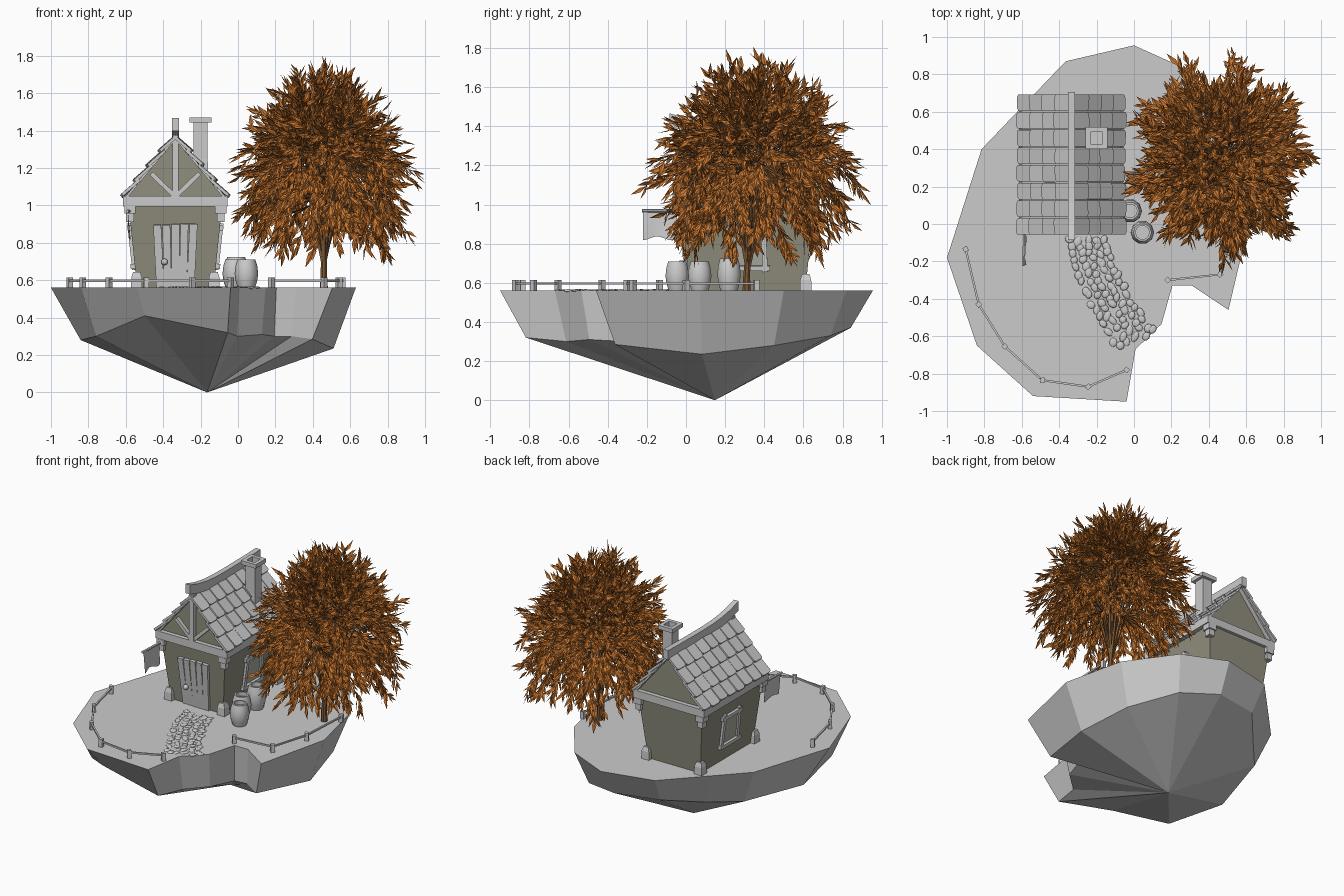
import bpy, bmesh, math, random
from mathutils import Vector, Matrix, Euler

if "Cube" in bpy.data.objects:
    bpy.data.objects.remove(bpy.data.objects["Cube"])
random.seed(7)
U = random.uniform

def mat(name, rgb):
    m = bpy.data.materials.new(name)
    m.diffuse_color = (*rgb, 1)
    m.use_nodes = True
    m.node_tree.nodes["Principled BSDF"].inputs["Base Color"].default_value = m.diffuse_color
    return m
GREY = mat("stone_grey", (0.60, 0.60, 0.60))
WALL = mat("olive_plaster", (0.285, 0.275, 0.21))
LEAF = mat("autumn_orange", (0.61, 0.19, 0.03))
BARK = mat("bark_brown", (0.21, 0.10, 0.035))
PANE = mat("window_pane", (0.42, 0.42, 0.36))

def finish(name, bm, m, normals=True, smooth=0):
    if normals:
        bmesh.ops.recalc_face_normals(bm, faces=bm.faces)
    me = bpy.data.meshes.new(name)
    bm.to_mesh(me)
    bm.free()
    me.materials.append(m)
    o = bpy.data.objects.new(name, me)
    bpy.context.collection.objects.link(o)
    if smooth:
        bpy.ops.object.select_all(action='DESELECT')
        o.select_set(True)
        bpy.context.view_layer.objects.active = o
        bpy.ops.object.shade_smooth_by_angle(angle=math.radians(smooth))

def box(bm, size, loc, rot=(0, 0, 0), parent=Matrix()):
    mx = parent @ Matrix.Translation(loc) @ Euler(rot).to_matrix().to_4x4() @ Matrix.Diagonal((*size, 1))
    bmesh.ops.create_cube(bm, size=1, matrix=mx)

def loft(bm, rings):
    """Skin a list of equal rings and cap both ends."""
    vs = [[bm.verts.new(p) for p in r] for r in rings]
    n = len(vs[0])
    for a, b in zip(vs, vs[1:]):
        for i in range(n):
            bm.faces.new((a[i], a[(i + 1) % n], b[(i + 1) % n], b[i]))
    bm.faces.new(vs[0][::-1])
    bm.faces.new(vs[-1])

def rect(cx, cy, hx, hy, z):
    return [(cx - hx, cy - hy, z), (cx + hx, cy - hy, z), (cx + hx, cy + hy, z), (cx - hx, cy + hy, z)]

def circle(cx, cy, r, z, n):
    return [(cx + r * math.cos(t * math.tau / n), cy + r * math.sin(t * math.tau / n), z) for t in range(n)]

def tube(bm, pts, radii, n=4):
    pts = [Vector(p) for p in pts]
    rings = []
    for i, p in enumerate(pts):
        d = (pts[min(i + 1, len(pts) - 1)] - pts[max(i - 1, 0)]).normalized()
        a = d.cross(Vector((0, 0, 1)) if abs(d.z) < 0.9 else Vector((0, 1, 0))).normalized()
        b = d.cross(a)
        rings.append([p + radii[i] * (a * math.cos((k + .5) * math.tau / n) + b * math.sin((k + .5) * math.tau / n))
                      for k in range(n)])
    loft(bm, rings)

# floating island: x, y of the top edge, then inset and height of the lower ring
G = 0.56
edge = [(-1, -.18, .81, .28), (-.815, .40, .84, .31), (-.61, .615, .85, .33), (-.365, .87, .87, .38),
        (0, .955, .86, .37), (.30, .82, .88, .33), (.53, .5, .86, .28), (.63, .07, .85, .235),
        (.505, -.46, .84, .285), (.31, -.33, .95, .30), (.205, -.33, .97, .30), (.147, -.535, .94, .31),
        (.008, -.67, .93, .30), (-.04, -.95, .88, .32), (-.54, -.92, .89, .41), (-.84, -.65, .88, .30)]
tx, ty = -.165, .148
bm = bmesh.new()
loft(bm, [[(x, y, G) for x, y, s, z in edge],
          [(tx + (x - tx) * s, ty + (y - ty) * s, z) for x, y, s, z in edge],
          [(tx, ty, 0)] * len(edge)])
bmesh.ops.remove_doubles(bm, verts=bm.verts, dist=1e-5)
finish("island", bm, GREY)

# house walls, flaring upwards, and the gable block
HX, HY = -.335, .315
bm = bmesh.new()
loft(bm, [rect(HX, HY, .205, .295, G), rect(HX, HY, .25, .34, 1.0)])
loft(bm, [[(HX - .265, y, 1.04), (HX + .265, y, 1.04), (HX, y, 1.35)] for y in (-.015, .645)])
finish("walls", bm, WALL)

# timber: eaves beam, corner feet, corner brackets, front gable braces
bm = bmesh.new()
box(bm, (.56, .72, .055), (HX, HY, 1.022))
for sx in (-1, 1):
    for sy in (-1, 1):
        x, y = HX + sx * .207, HY + sy * .297
        loft(bm, [rect(x, y, .03, .03, G), rect(x, y, .028, .028, .615), rect(x, y, .019, .019, .645)])
        x, y = HX + sx * .243, HY + sy * .333
        box(bm, (.06, .06, .04), (x, y, .976))
        box(bm, (.042, .042, .045), (x, y, .935))
    box(bm, (.024, .03, .17), (HX + sx * .068, -.025, 1.112), (0, sx * .8, 0))
box(bm, (.032, .035, .33), (HX, -.028, 1.21))
finish("house_timber", bm, GREY)

# roof: tiled slopes
bm = bmesh.new()
rows, cols, w = 4, 8, .0945
run, fall = .265, .32
slope = math.atan2(fall, run)
for sx in (-1, 1):
    box(bm, (.40, .72, .012), (HX + sx * .133, HY, 1.2), (0, sx * slope, 0))
    for r in range(rows):
        f = (r + .5) / rows
        for c in range(cols):
            y = -.06 + (c + .5) * w
            M = (Matrix.Translation((HX + sx * (run * f + .006), y, 1.372 - fall * f + U(-.003, .003)))
                 @ Euler((0, slope - .16, 0) if sx > 0 else (0, math.pi - slope + .16, 0)).to_matrix().to_4x4()
                 @ Matrix.Rotation(U(-.06, .06), 4, 'X'))
            # local x runs down the slope; lower corners are clipped a little
            h = w / 2 - .003
            e = U(-.006, .006)
            prof = [(-.065, -h), (.054 + e, -h), (.064 + e, -h * .7), (.064 + e, h * .7), (.054 + e, h), (-.065, h)]
            loft(bm, [[M @ Vector((a, b, t)) for a, b in prof] for t in (-.008, .008)])
finish("roof_tiles", bm, GREY)

# ridge beam, upturned at the front
bm = bmesh.new()
rings = []
for i in range(9):
    t = i / 4 - 1
    z = 1.38 + (.054 if t < 0 else .005) * abs(t) ** 2.5
    y = .31 + .395 * t
    rings.append([(HX - .019, y, z - .035), (HX + .019, y, z - .035), (HX + .019, y, z + .032), (HX - .019, y, z + .032)])
loft(bm, rings)
finish("ridge_beam", bm, GREY)

# hollow chimney
bm = bmesh.new()
cx, cy = -.2, .46
loft(bm, [rect(cx, cy, h, h, z) for h, z in
          ((.046, 1.1), (.037, 1.25), (.037, 1.442), (.058, 1.442), (.058, 1.47), (.032, 1.47), (.032, 1.38))])
finish("chimney", bm, GREY)

# door of fanned planks with a knob
bm = bmesh.new()
D = Matrix.Translation((HX, -.004, .73)) @ Euler((.116, 0, 0)).to_matrix().to_4x4()
for i in range(5):
    k = i - 2
    box(bm, (.042, .022, .34 + U(-.008, .008)), (k * .0445, 0, 0), (0, k * .025, 0), D)
bmesh.ops.create_icosphere(bm, subdivisions=2, radius=.018, matrix=D @ Matrix.Translation((-.058, -.024, -.03)))
finish("door", bm, GREY, smooth=30)

# side windows, leaning with the walls
bm, glass = bmesh.new(), bmesh.new()
for s in (-1, 1):
    M = Matrix.Translation((HX + s * .229, HY, .78)) @ Euler((0, s * .107, 0)).to_matrix().to_4x4()
    for k in (-1, 1):
        box(bm, (.03, .026, .25), (0, k * .085, 0), (k * .04, 0, 0), M)
    box(bm, (.034, .22, .026), (0, 0, .1), parent=M)
    box(bm, (.044, .23, .026), (0, 0, -.105), parent=M)
    box(glass, (.008, .16, .2), (0, 0, 0), parent=M)
finish("window_frames", bm, GREY)
finish("window_panes", glass, PANE)

# hanging banner on its rod
bm = bmesh.new()
N, K = 8, 4
g = [[bm.verts.new((-.588 + .006 * math.sin(i * .9) * j / K + .002 * j, -.045 - .175 * i / N,
                    .962 - (.135 + .01 * math.sin(i * .9 + .5)) * j / K)) for j in range(K + 1)] for i in range(N + 1)]
for i in range(N):
    for j in range(K):
        bm.faces.new((g[i][j], g[i + 1][j], g[i + 1][j + 1], g[i][j + 1]))
bmesh.ops.solidify(bm, geom=bm.faces[:], thickness=.006)
tube(bm, [(-.58, .03, .968), (-.592, -.225, .968)], [.009, .009], 6)
finish("banner", bm, GREY, smooth=40)

# open barrels
bm = bmesh.new()
for x, y, h in ((-.01, .22, .165), (-.02, .07, .15), (.045, -.045, .15)):
    loft(bm, [circle(x, y, r, G + z * h, 10) for r, z in
              ((.046, 0), (.058, .25), (.063, .5), (.058, .78), (.048, 1), (.037, 1), (.037, .82))])
finish("barrels", bm, GREY, smooth=40)

# low fence
bm = bmesh.new()
for line in ([(-.90, -.135), (-.83, -.43), (-.69, -.655), (-.49, -.835), (-.245, -.87), (-.04, -.78)],
             [(.18, -.30), (.46, -.27), (.54, 0), (.56, .36)]):
    for x, y in line:
        box(bm, (.026, .026, .055), (x, y, G + .0275), (0, 0, U(0, 1)))
    tube(bm, [(x, y, .597) for x, y in line], [.008] * len(line))
finish("fence", bm, GREY)

# pebble path from the door to the island edge
bm = bmesh.new()
for i in range(16):
    for j in range(5):
        t = (i + U(-.2, .2)) / 15
        x = -.25 + .1 * t + .16 * t * t + (j - 2) * .047 + U(-.008, .008)
        y = -.085 - .53 * t + (j - 2) * .02 * t + U(-.01, .01)
        M = (Matrix.Translation((x, y, G)) @ Matrix.Rotation(U(.9, 2.6), 4, 'Z')
             @ Matrix.Diagonal((U(.021, .03), U(.017, .022), U(.005, .008), 1)))
        bmesh.ops.create_icosphere(bm, subdivisions=2, radius=1, matrix=M)
finish("path_stones", bm, GREY, smooth=60)

# tree: trunk, limbs, twigs and leaves on a lobed, drooping crown
C, R = Vector((.46, .355, 1.2)), Vector((.47, .53, .54))
wood, leaves = bmesh.new(), bmesh.new()
fork = Vector((.46, .315, .72))
tube(wood, [(.46, .31, G - .01), (.458, .31, .63), fork], [.023, .019, .016], 8)
limbs = []
for i in range(15):
    a = i * 2.4
    el = U(0, 1.3)
    d = Vector((math.cos(a) * math.cos(el) * R.x, math.sin(a) * math.cos(el) * R.y, math.sin(el) * R.z))
    end = C + d * .6
    mid = fork.lerp(end, .5) + Vector((-d.x * .12, -d.y * .12, .03))
    tube(wood, [fork - Vector((0, 0, U(0, .06))), mid, end], [.012, .009, .004], 5)
    limbs += [mid, end]

def leaf(p, d, size, out):
    """Pointed folded leaf whose upper side faces out of the crown."""
    side = d.cross(out).normalized()
    up = side.cross(d)
    m = p + d * size * .42 - up * size * .05
    a, l, t, r = [leaves.verts.new(q) for q in (p, m + side * size * .15, p + d * size, m - side * size * .15)]
    leaves.faces.new((a, l, t))
    leaves.faces.new((a, t, r))

for i in range(460):
    a = i * 2.39996
    sz = 1 - 1.58 * ((i * .7548777) % 1)
    ch = math.sqrt(1 - sz * sz) * (1 - .2 * max(0, sz))
    s = (U(.35, 1) ** .5) * (1 + .09 * ch * math.cos(9 * a + .6))
    d = Vector((math.cos(a) * ch, math.sin(a) * ch, sz))
    tip = C + Vector((d.x * R.x, d.y * R.y, d.z * R.z)) * s
    low = max(0, .45 - sz)
    tip.z -= low * U(0, .22)
    if tip.z < 1.05 and math.hypot(tip.x - C.x, tip.y - C.y) < .23:
        continue
    td = (d + Vector((U(-.35, .35), U(-.35, .35), U(-.3, .3) - low * 1.2))).normalized()
    base = tip - td * .18
    start = min(limbs, key=lambda q: (q - base).length)
    tube(wood, [start, base, tip], [.004, .003, .0015], 3)
    for k in range(15):
        f = (k + 1) / 15
        ld = (td + Vector((U(-.65, .65), U(-.65, .65), U(-.75, .45)))).normalized()
        out = d + Vector((U(-.7, .7), U(-.7, .7), .4 + U(-.5, .5)))
        leaf(base.lerp(tip, f), ld, U(.06, .1), out)
finish("tree_wood", wood, BARK)
finish("tree_leaves", leaves, LEAF, False)
